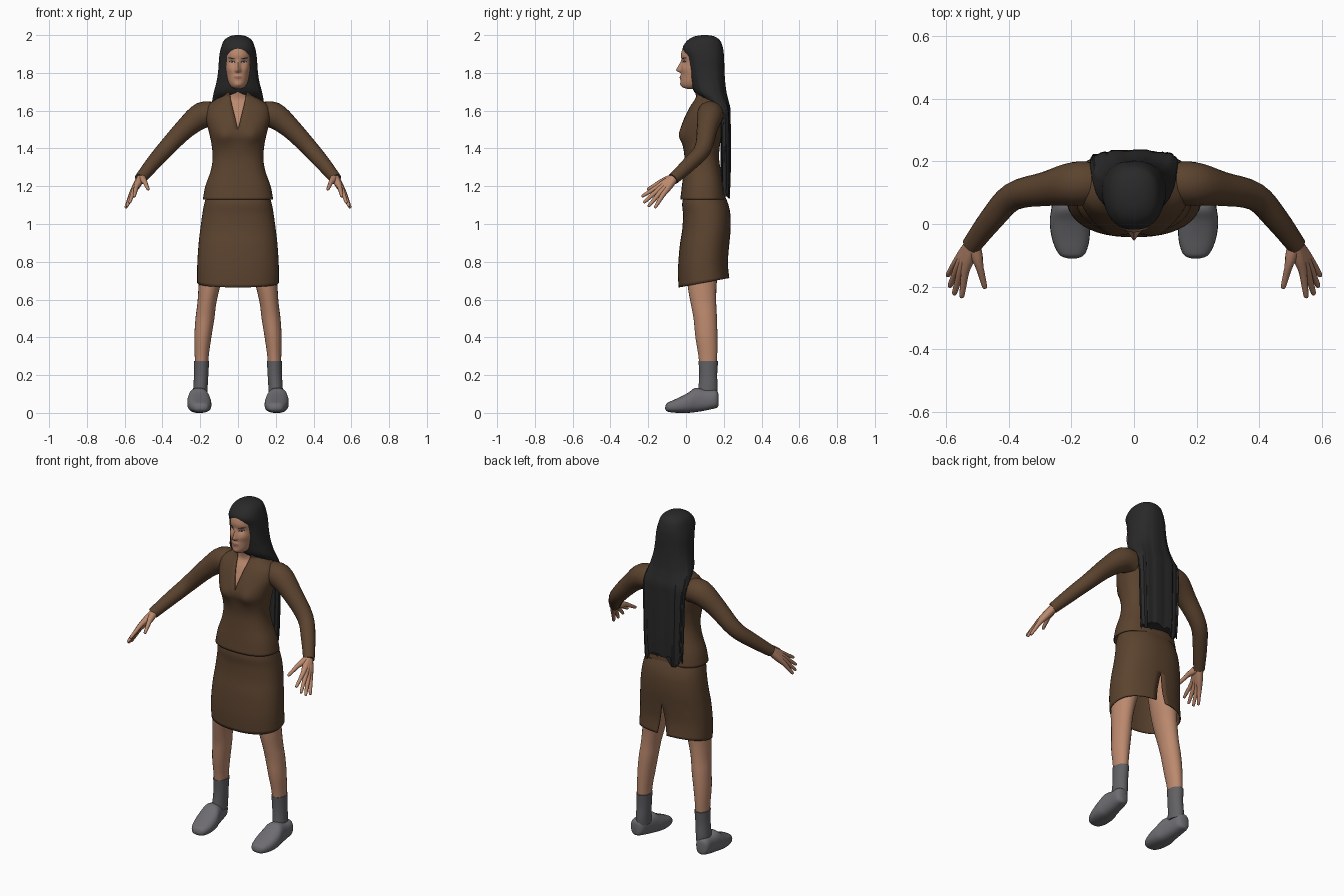
import bpy, bmesh, math, random
from mathutils import Vector
from mathutils.bvhtree import BVHTree

if "Cube" in bpy.data.objects:
    bpy.data.objects.remove(bpy.data.objects["Cube"])

random.seed(4)


def material(name, r, g, b):
    m = bpy.data.materials.new(name)
    m.diffuse_color = (r, g, b, 1)
    m.use_nodes = True
    m.node_tree.nodes["Principled BSDF"].inputs["Base Color"].default_value = m.diffuse_color
    return m


SUIT = material("brown_cloth", .105, .056, .028)
SKIN = material("skin", .50, .25, .155)
HAIR = material("black_hair", .022, .022, .022)
SOCK = material("grey_sock", .12, .12, .13)
SHOE = material("grey_shoe", .155, .15, .165)
LIPS = material("lips", .33, .13, .10)
WHITE = material("eye_white", .50, .45, .40)


def finish(name, bm, mat, mirror=False, thick=0, angle=50):
    """Turn a bmesh into a smooth object, optionally mirrored or thickened."""
    bmesh.ops.recalc_face_normals(bm, faces=bm.faces)
    me = bpy.data.meshes.new(name)
    bm.to_mesh(me)
    bm.free()
    me.materials.append(mat)
    ob = bpy.data.objects.new(name, me)
    bpy.context.collection.objects.link(ob)
    bpy.context.view_layer.objects.active = ob
    bpy.ops.object.select_all(action='DESELECT')
    ob.select_set(True)
    bpy.ops.object.shade_smooth_by_angle(angle=math.radians(angle))
    if thick:
        s = ob.modifiers.new("thickness", 'SOLIDIFY')
        s.thickness = thick
    if mirror:
        m = ob.modifiers.new("mirror", 'MIRROR')
        m.use_mirror_merge = False
    return ob


def smooth_rows(rows, k):
    """Catmull-Rom interpolation through rows of numbers."""
    out = []
    for i in range(len(rows) - 1):
        a, b, c, d = (rows[max(0, min(len(rows) - 1, i + j))] for j in (-1, 0, 1, 2))
        for s in range(k):
            t = s / k
            out.append([q + .5 * t * (r - p + t * (2 * p - 5 * q + 4 * r - u + t * (3 * (q - r) + u - p)))
                        for p, q, r, u in zip(a, b, c, d)])
    out.append(list(rows[-1]))
    return out


def skin_rings(bm, rings, closed, caps):
    vs = [[bm.verts.new(p) for p in r] for r in rings]
    n = len(vs[0])
    for a, b in zip(vs, vs[1:]):
        for i in range(n if closed else n - 1):
            j = (i + 1) % n
            bm.faces.new((a[i], a[j], b[j], b[i]))
    if caps:
        bm.faces.new(vs[0])
        bm.faces.new(vs[-1])


def loft(name, rows, mat, n=32, p=2.0, k=4, seam=0, slit=None, shape=None, caps=True, **kw):
    """Stack rounded sections (z, front, back, half width, centre x); slit(z) opens the seam."""
    rings = []
    for row in smooth_rows([tuple(r) + (0,) * (5 - len(r)) for r in rows], k):
        z, yf, yb, rx, cx = row
        g = math.asin(min(.95, max(0, slit(z)) / rx) ** (p / 2)) if slit else 0
        ring = []
        for i in range(n + 1 if slit else n):
            t = seam + g + (2 * math.pi - 2 * g) * i / n
            c, s = math.cos(t), math.sin(t)
            x = cx + rx * math.copysign(abs(c) ** (2 / p), c)
            y = (yf + yb) / 2 + (yb - yf) / 2 * math.copysign(abs(s) ** (2 / p), s)
            v = Vector((x, y, z))
            ring.append(shape(v, i) if shape else v)
        rings.append(ring)
    bm = bmesh.new()
    skin_rings(bm, rings, not slit, caps)
    bmesh.ops.remove_doubles(bm, verts=bm.verts, dist=1e-4)
    return finish(name, bm, mat, **kw)


def tube(name, rows, mat, n=16, k=4, **kw):
    """Round limb along points (x, y, z, radius)."""
    pts = smooth_rows(rows, k)
    rings = []
    for i, q in enumerate(pts):
        d = Vector(pts[min(i + 1, len(pts) - 1)][:3]) - Vector(pts[max(i - 1, 0)][:3])
        u = d.cross(Vector((0, 1, .3))).normalized()
        w = d.cross(u).normalized()
        rings.append([Vector(q[:3]) + q[3] * (u * math.cos(a) + w * math.sin(a))
                      for a in (2 * math.pi * j / n for j in range(n))])
    bm = bmesh.new()
    skin_rings(bm, rings, True, True)
    return finish(name, bm, mat, **kw)


# Jacket with an open collar
def bust(v, i):
    if v.y < .06:
        v.y -= .016 * math.exp(-((abs(v.x) - .075) / .04) ** 2 - ((v.z - 1.465) / .05) ** 2)
    return v


loft("jacket", [(1.13, -.03, .21, .186), (1.2, -.022, .2, .173), (1.28, -.012, .185, .145),
                (1.35, -.008, .175, .134), (1.42, -.018, .18, .14), (1.47, -.03, .19, .15),
                (1.52, -.024, .195, .162), (1.57, -.005, .2, .172), (1.62, .02, .2, .165),
                (1.655, .042, .195, .125), (1.675, .048, .185, .09), (1.695, .042, .178, .086)],
     SUIT, n=48, p=2.4, seam=-math.pi / 2, slit=lambda z: .046 * (z - 1.5) / .19,
     shape=bust, caps=False, thick=.006)

# Sleeves
tube("sleeve", [(.12, .13, 1.575, .066), (.19, .128, 1.575, .07), (.28, .112, 1.505, .055),
                (.385, .088, 1.395, .045), (.455, .015, 1.315, .039), (.518, -.068, 1.238, .031)],
     SUIT, n=20, mirror=True)


# Skirt with a slit at the back and a hem that rises behind
def hem(v, i):
    v.z += max(0, (.9 - v.z) / .22) * (.025 * (v.y - .1) / .13)
    return v


loft("skirt", [(1.17, -.005, .195, .16), (1.11, -.02, .222, .178), (1.05, -.016, .235, .189),
               (.97, -.02, .236, .2), (.88, -.034, .228, .21), (.78, -.042, .222, .216),
               (.69, -.04, .23, .216)],
     SUIT, n=48, p=2.3, seam=math.pi / 2, slit=lambda z: .03 * (.9 - z) / .2,
     shape=hem, caps=False, thick=.006)

# Legs, socks and shoes
loft("leg", [(1.0, .01, .19, .075, .1), (.8, .005, .175, .068, .13), (.68, .008, .162, .058, .15),
             (.58, .025, .16, .05, .165), (.5, .04, .164, .05, .175), (.4, .05, .166, .045, .186),
             (.3, .066, .165, .037, .192), (.2, .075, .16, .034, .194)], SKIN, n=24, mirror=True)
loft("sock", [(.275, .066, .17, .04, .193), (.2, .07, .165, .038, .195), (.13, .065, .168, .038, .199),
              (.09, .06, .165, .038, .2)], SOCK, n=24, mirror=True)
loft("shoe", [(-.11, .02, .032, .012), (-.102, .009, .05, .035), (-.08, .003, .062, .05),
              (-.04, 0, .08, .061), (.01, 0, .106, .063), (.05, .004, .132, .055), (.1, .012, .124, .047),
              (.145, .022, .122, .043), (.165, .028, .115, .032), (.172, .04, .1, .014)],
     SHOE, n=24, p=2.5, shape=lambda v, i: Vector((v.x + .205 + .07 * v.z, v.z, v.y)), mirror=True)

# Hands: each finger runs from the wrist so the palm forms together
WRIST = (.513, -.06, 1.245, .023)
for name, knuckle, tip in (("index_finger", (.538, -.15, 1.197), (.55, -.235, 1.145)),
                           ("middle_finger", (.551, -.148, 1.18), (.574, -.225, 1.112)),
                           ("ring_finger", (.561, -.138, 1.165), (.588, -.2, 1.092)),
                           ("little_finger", (.566, -.122, 1.155), (.595, -.165, 1.085)),
                           ("thumb", (.493, -.135, 1.222), (.475, -.205, 1.182))):
    k, t = Vector(knuckle), Vector(tip)
    tube(name, [WRIST, (*Vector(WRIST[:3]).lerp(k, .55), .02), (*k, .0135), (*k.lerp(t, .5), .0105),
                (*k.lerp(t, .93), .008), (*t, .003)], SKIN, n=10, k=3, mirror=True)

# Neck and chest under the jacket
loft("neck", [(1.45, -.015, .17, .13), (1.52, -.012, .18, .14), (1.57, .006, .185, .15),
              (1.62, .03, .185, .135), (1.655, .052, .175, .085), (1.69, .05, .155, .055),
              (1.72, .04, .145, .05), (1.78, .035, .14, .05)], SKIN, p=2.3)


# Head with eye sockets, nose, cheek and lip relief
def face(v, i):
    def bump(x, z, sx, sz):
        return math.exp(-((abs(v.x) - x) / sx) ** 2 - ((v.z - z) / sz) ** 2)
    if v.y < .05:
        v.y += .009 * bump(.03, 1.858, .016, .013) - .006 * bump(.045, 1.82, .02, .02)
        v.y -= .005 * bump(0, 1.776, .022, .012) + .004 * bump(0, 1.738, .018, .012)
        drop = max(0, min(1, (1.872 - v.z) / .058))
        fade = max(0, min(1, (v.z - 1.798) / .014))
        v.y -= .027 * drop * fade * math.exp(-(v.x / (.007 + .006 * drop)) ** 2)
    return v


head = loft("head", [(1.716, .005, .06, .018), (1.724, -.018, .085, .034), (1.745, -.028, .12, .049),
                     (1.78, -.027, .15, .061), (1.82, -.026, .17, .069), (1.86, -.023, .18, .072),
                     (1.9, -.026, .185, .073), (1.94, -.01, .18, .064), (1.975, .035, .15, .035)],
            SKIN, n=96, p=2.15, k=8, shape=face)
tree = BVHTree.FromObject(head, bpy.context.evaluated_depsgraph_get())


def patch(name, x, z, w, h, mat, lift, tilt=0, mirror=True):
    """Thin oval plate laid on the face."""
    bm = bmesh.new()
    rows = []
    for f in (.02, .5, 1):
        row = []
        for j in range(16):
            a = 2 * math.pi * j / 16
            px, pz = x + f * w * math.cos(a), z + f * (h * math.sin(a) + tilt * w * math.cos(a))
            hit = tree.ray_cast(Vector((px, -1, pz)), Vector((0, 1, 0)))[0]
            row.append((px, hit.y - lift, pz))
        rows.append(row)
    skin_rings(bm, rows, True, False)
    finish(name, bm, mat, mirror=mirror)


patch("eye_outline", .031, 1.858, .0165, .0065, HAIR, .0015, .1)
patch("eye", .031, 1.857, .012, .0038, WHITE, .0025, .1)
patch("iris", .031, 1.857, .0042, .004, HAIR, .0035)
patch("eyebrow", .035, 1.877, .019, .0032, HAIR, .0015, .15)
patch("lips", 0, 1.776, .023, .0075, LIPS, .0012, mirror=False)

# Long hair: crown, sides drawn behind the shoulders, ragged ends
N = 72
ridge = [random.uniform(-.004, .003) for _ in range(N)]
ends = [random.uniform(-.03, .03) for _ in range(N // 3)]


def strands(v, i):
    low = max(0, min(1, (1.95 - v.z) / .4))
    v.y += ridge[i] * low
    v.x *= 1 + ridge[(i * 7) % N] * 2 * low
    v.z += ends[i // 3] * max(0, min(1, (1.35 - v.z) / .18))
    return v


loft("hair", [(2.0, .085, .115, .015), (1.993, .045, .15, .045), (1.972, .008, .18, .074),
              (1.93, -.018, .196, .091), (1.88, .0, .201, .1), (1.82, .012, .203, .104),
              (1.76, .025, .206, .112), (1.7, .045, .213, .127), (1.66, .09, .222, .135),
              (1.61, .15, .234, .14), (1.55, .18, .235, .138), (1.4, .185, .236, .135),
              (1.25, .187, .235, .13), (1.165, .19, .232, .124)],
     HAIR, n=N, p=2.3, k=5, shape=strands, angle=35)
